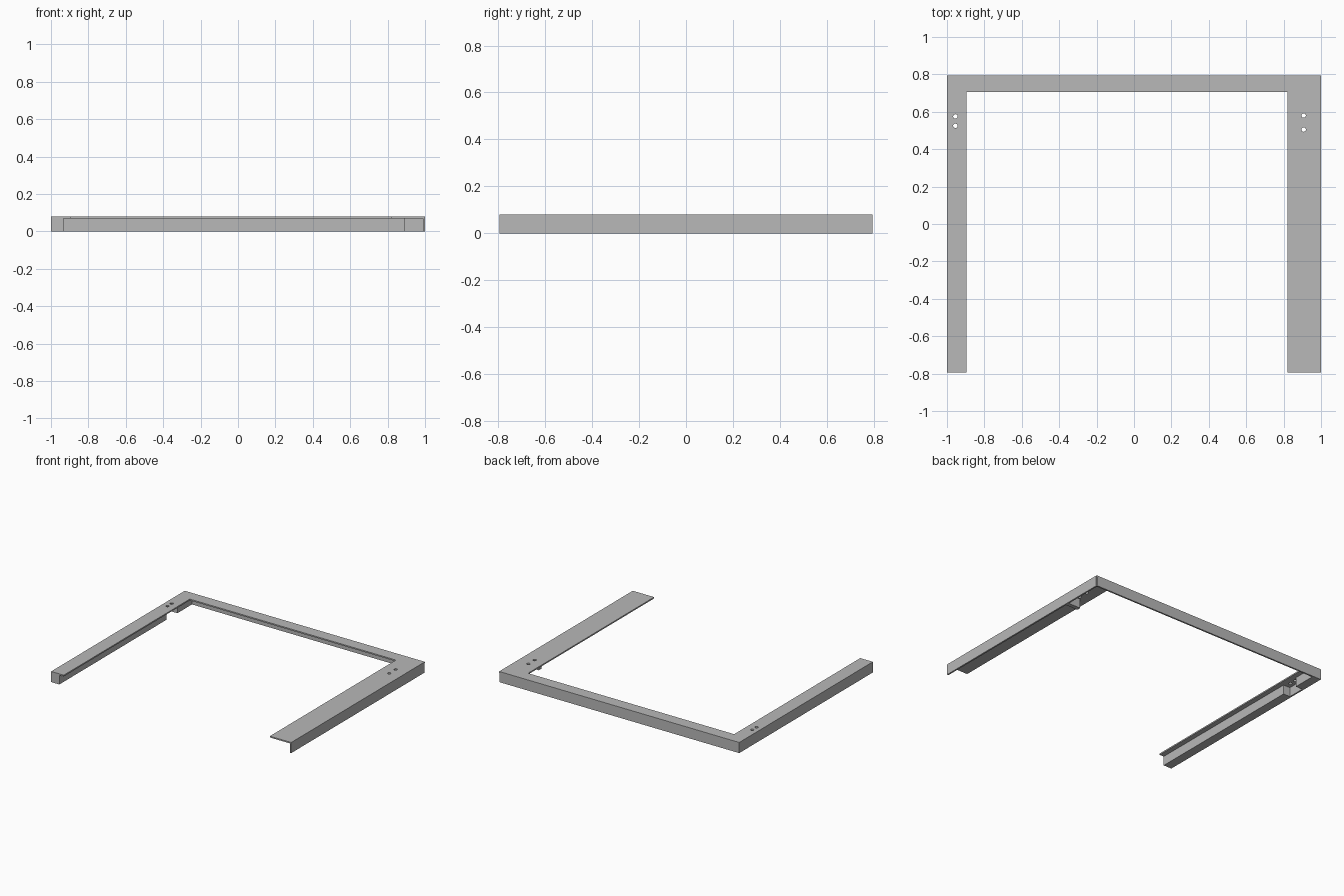
import bpy, bmesh

cube = bpy.data.objects.get("Cube")
if cube:
    bpy.data.objects.remove(cube, do_unlink=True)

grey = bpy.data.materials.new("steel_grey")
grey.use_nodes = True
grey.diffuse_color = (0.48, 0.48, 0.48, 1)
grey.node_tree.nodes["Principled BSDF"].inputs["Base Color"].default_value = grey.diffuse_color

TOP, PLATE, WALL = 0.08, 0.07, 0.012
BACK, FRONT = 0.795, -0.795


def add_object(name, bm):
    bmesh.ops.recalc_face_normals(bm, faces=bm.faces)
    mesh = bpy.data.meshes.new(name)
    bm.to_mesh(mesh)
    bm.free()
    mesh.materials.append(grey)
    obj = bpy.data.objects.new(name, mesh)
    bpy.context.collection.objects.link(obj)
    return obj


def slab(name, outline, z0, z1):
    """Extrude a flat outline upward."""
    bm = bmesh.new()
    face = bm.faces.new([bm.verts.new((x, y, z0)) for x, y in outline])
    top = bmesh.ops.extrude_face_region(bm, geom=[face])["geom"]
    verts = [v for v in top if isinstance(v, bmesh.types.BMVert)]
    bmesh.ops.translate(bm, verts=verts, vec=(0, 0, z1 - z0))
    return add_object(name, bm)


def box(name, x0, x1, y0, y1, z0=0.0, z1=PLATE):
    return slab(name, [(x0, y0), (x1, y0), (x1, y1), (x0, y1)], z0, z1)


# U-shaped top plate with a narrow and a wide arm
plate = slab("top_plate", [(-1, FRONT), (-0.895, FRONT), (-0.895, 0.705), (0.822, 0.705),
                           (0.822, FRONT), (1, FRONT), (1, BACK), (-1, BACK)], PLATE, TOP)

# Screw holes through the plate
for i, (x, y) in enumerate([(-0.955, 0.525), (-0.955, 0.575), (0.907, 0.505), (0.907, 0.58)]):
    cutter = bpy.ops.mesh.primitive_cylinder_add(vertices=24, radius=0.012, depth=0.06,
                                                 location=(x, y, TOP))
    cutter = bpy.context.object
    cutter.name = f"screw_hole_cutter_{i + 1}"
    cutter.hide_render = True
    cutter.hide_set(True)
    cutter.display_type = 'WIRE'
    cut = plate.modifiers.new("screw_hole", 'BOOLEAN')
    cut.operation = 'DIFFERENCE'
    cut.solver = 'EXACT'
    cut.object = cutter

# Folded-down outer walls
box("wide_arm_wall", 1 - WALL, 1, FRONT, BACK - 0.006)
box("narrow_arm_wall", -1, -1 + WALL, FRONT, BACK)
box("back_wall", -1 + WALL, 1 - WALL / 2, BACK - WALL, BACK)

# Box rail under the narrow arm, interrupted below the screw holes
box("narrow_rail_front", -1 + WALL, -0.932, FRONT, 0.48)
box("narrow_rail_back", -1 + WALL, -0.932, 0.61, BACK - WALL)

# Tab under the wide arm, beside its screw holes
box("wide_arm_tab", 0.887, 1 - WALL, 0.455, 0.485)
